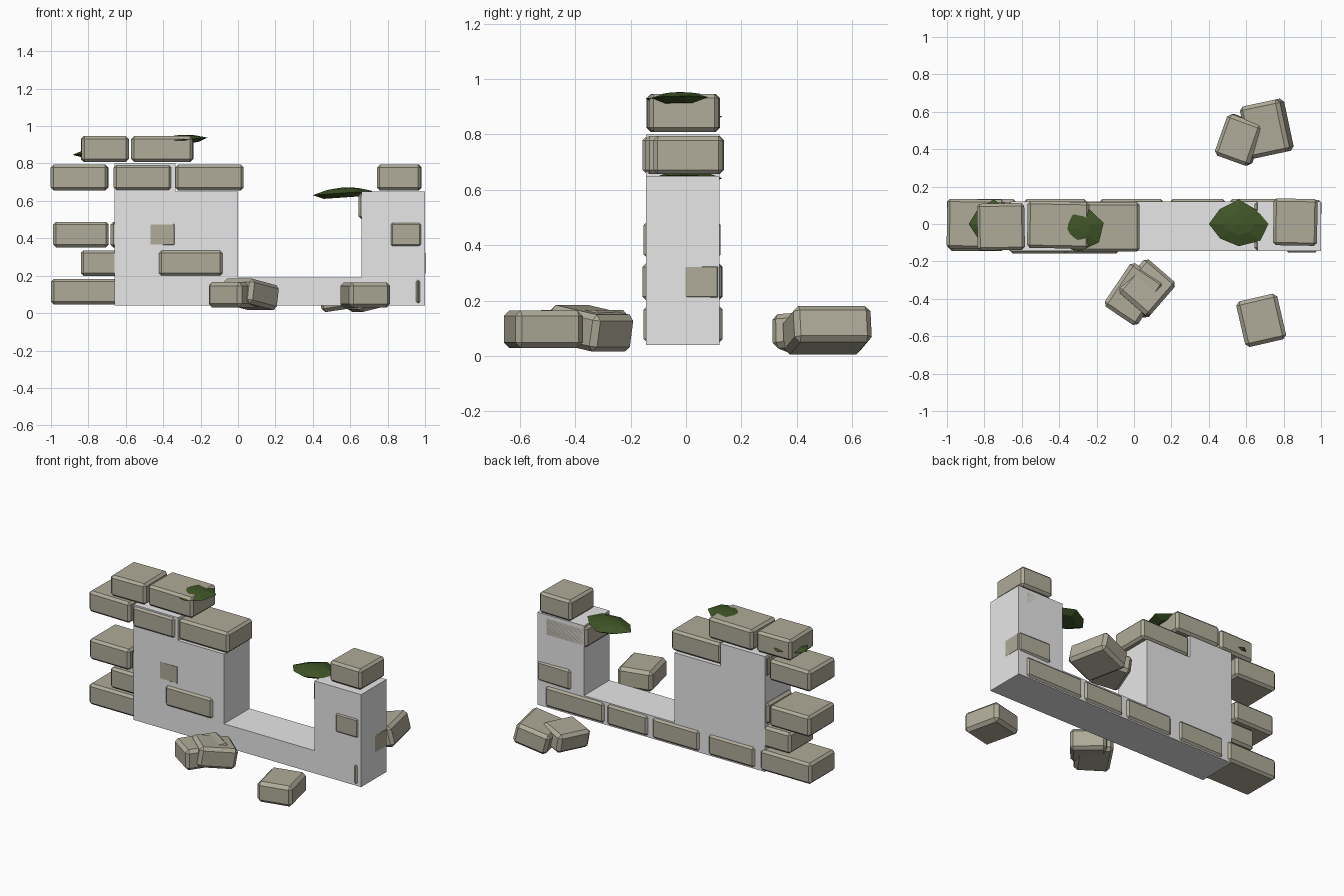
import bpy, bmesh, math
from mathutils import Vector

cube = bpy.data.objects.get("Cube")
if cube:
    bpy.data.objects.remove(cube, do_unlink=True)


def material(name, color):
    m = bpy.data.materials.new(name)
    m.use_nodes = True
    m.diffuse_color = (*color, 1)
    m.node_tree.nodes["Principled BSDF"].inputs["Base Color"].default_value = (*color, 1)
    return m


MORTAR = material("pale mortar", (0.8, 0.8, 0.8))
STONE = material("weathered stone", (0.43, 0.41, 0.32))
MOSS = material("dark moss", (0.05, 0.09, 0.02))


def add_object(name, bm, mat):
    bmesh.ops.recalc_face_normals(bm, faces=bm.faces)
    mesh = bpy.data.meshes.new(name)
    bm.to_mesh(mesh)
    bm.free()
    mesh.materials.append(mat)
    ob = bpy.data.objects.new(name, mesh)
    bpy.context.collection.objects.link(ob)
    return ob


def brick(name, center, size, turn=(0, 0, 0), bevel=0.015):
    bm = bmesh.new()
    bmesh.ops.create_cube(bm, size=1)
    bmesh.ops.scale(bm, vec=Vector(size), verts=bm.verts)
    bmesh.ops.bevel(bm, geom=bm.edges[:], offset=bevel, segments=1,
                    affect='EDGES', profile=0.5)
    ob = add_object(name, bm, STONE)
    ob.location = center
    ob.rotation_euler = [math.radians(a) for a in turn]
    return ob


# Stepped mortar core: one extruded silhouette
FRONT, BACK = -0.145, 0.12
profile = [(-0.66, 0.04), (1.0, 0.04), (1.0, 0.65), (0.66, 0.65), (0.66, 0.19),
           (0, 0.19), (0, 0.65), (-0.335, 0.65), (-0.335, 0.8), (-0.66, 0.8)]
bm = bmesh.new()
face = bm.faces.new([bm.verts.new((x, FRONT, z)) for x, z in profile])
side = bmesh.ops.extrude_face_region(bm, geom=[face])
bmesh.ops.translate(bm, vec=(0, BACK - FRONT, 0),
                    verts=[v for v in side["geom"] if isinstance(v, bmesh.types.BMVert)])
add_object("wall_core", bm, MORTAR)

# Brick courses: (x start, x end, y centre, depth, turn) per course
courses = [
    [(-1.0, -0.63, 0, 0.265, 0), (-0.59, -0.25, 0, 0.265, 0),
     (-0.185, 0.16, 0, 0.265, 0), (0.19, 0.49, 0, 0.265, 0),
     (0.51, 0.94, 0, 0.265, 0), (0.945, 0.98, -0.03, 0.245, 0)],
    [(-0.84, -0.46, -0.01, 0.255, 0), (-0.425, -0.08, -0.02, 0.275, 0),
     (0.75, 1.0, 0, 0.26, -1.2)],
    [(-0.988, -0.692, -0.01, 0.27, 0), (-0.68, -0.325, -0.017, 0.255, -0.8),
     (0.81, 0.985, -0.02, 0.265, 0)],
    [(0.643, 0.95, -0.01, 0.26, 0)],
    [(-1.0, -0.695, 0, 0.265, -1), (-0.665, -0.355, -0.022, 0.27, 0),
     (-0.335, 0.03, -0.015, 0.265, 0), (0.745, 0.98, 0.01, 0.25, -1)],
    [(-0.838, -0.585, -0.015, 0.25, 1), (-0.57, -0.24, -0.005, 0.25, -1)],
]
for row, course in enumerate(courses):
    z = 0.115 + row * 0.1525
    for i, (x0, x1, y, depth, turn) in enumerate(course):
        brick(f"course_{row + 1}_brick_{i + 1}", ((x0 + x1) / 2, y, z),
              (x1 - x0, depth, 0.137), (0, 0, turn))

# Fallen bricks around the wall
fallen = [
    ((0.0, -0.375, 0.098), (0.215, 0.28, 0.135), (0, 0, -34)),
    ((0.065, -0.345, 0.1), (0.22, 0.24, 0.135), (-10, 0, -41)),
    ((0.68, -0.515, 0.097), (0.225, 0.25, 0.135), (0, 0, 13)),
    ((0.71, 0.51, 0.093), (0.225, 0.285, 0.135), (0, -14, 12)),
    ((0.565, 0.45, 0.085), (0.2, 0.235, 0.125), (4, -8, -20)),
]
for i, (center, size, turn) in enumerate(fallen):
    brick(f"fallen_brick_{i + 1}", center, size, turn, 0.02)


# Moss clumps: flattened uneven domes
def moss(name, center, radii, tilt=0, turn=0):
    outline = [1.0, 0.85, 1.05, 0.9, 1.0, 0.88, 0.95, 1.02]
    bm = bmesh.new()
    rings = []
    for scale, z in ((0.5, 0.75), (1.0, 0.0), (0.65, -0.8)):
        rings.append([bm.verts.new((
            math.cos(i * math.tau / 8) * r * scale * radii[0],
            math.sin(i * math.tau / 8) * r * scale * radii[1],
            z * radii[2])) for i, r in enumerate(outline)])
    top = bm.verts.new((0, 0, radii[2]))
    for i in range(8):
        j = (i + 1) % 8
        bm.faces.new((top, rings[0][i], rings[0][j]))
        for a, b in zip(rings, rings[1:]):
            bm.faces.new((a[i], b[i], b[j], a[j]))
    bm.faces.new(rings[2])
    ob = add_object(name, bm, MOSS)
    ob.location = center
    ob.rotation_euler = (0, math.radians(tilt), math.radians(turn))


moss("moss_gap", (0.56, 0, 0.642), (0.16, 0.125, 0.03), -4)
moss("moss_top", (-0.31, -0.02, 0.928), (0.15, 0.135, 0.025), -4, 10)
moss("moss_end", (-0.75, 0, 0.865), (0.135, 0.125, 0.025), -8)
